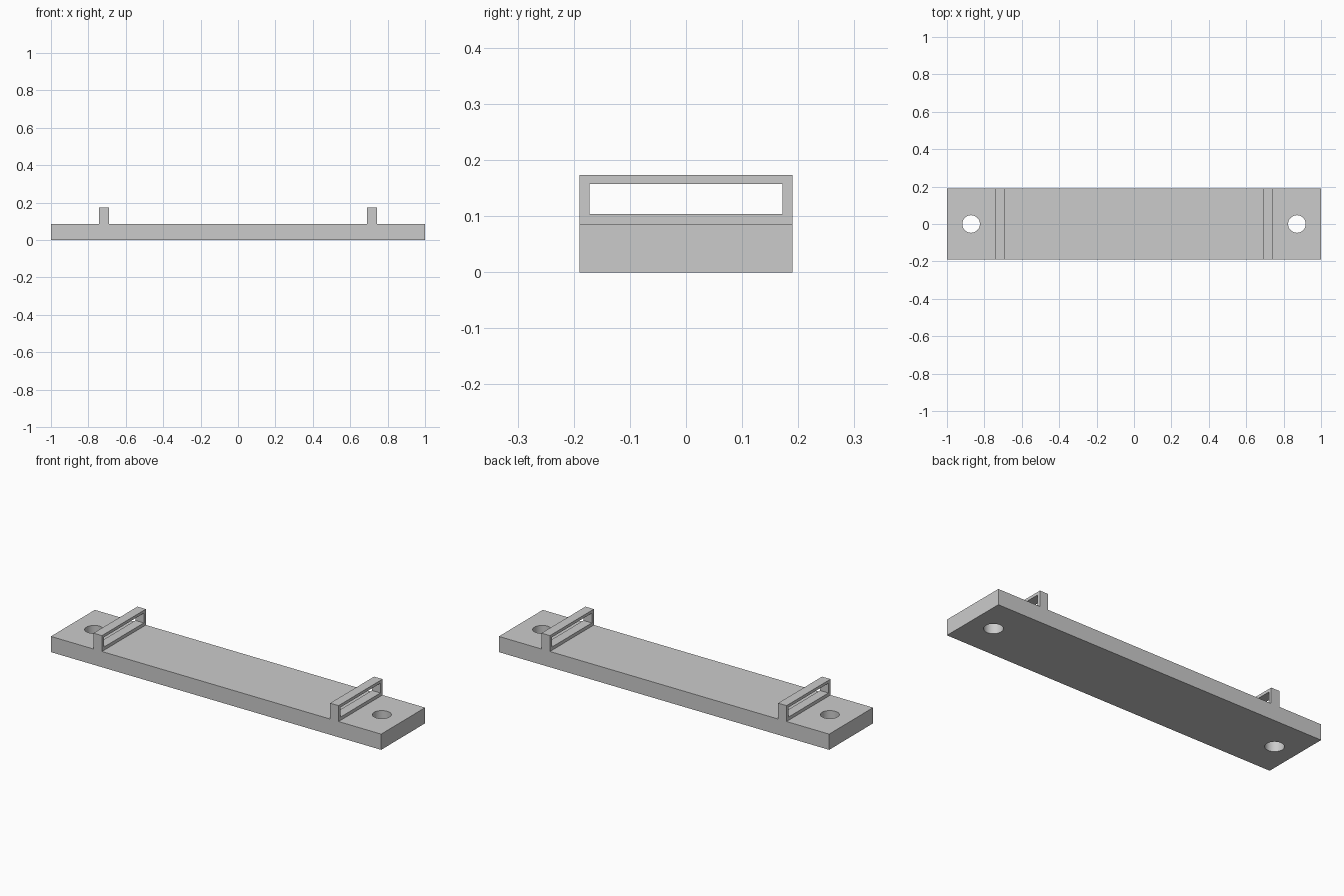
import bpy
import bmesh
from mathutils import Matrix

if "Cube" in bpy.data.objects:
    bpy.data.objects.remove(bpy.data.objects["Cube"])

HALF_DEPTH = 0.19
PLATE_TOP, LOOP_TOP = 0.086, 0.173
LOOP_IN, LOOP_OUT = 0.691, 0.742
HOLE_X, HOLE_R = 0.871, 0.047

grey = bpy.data.materials.new("plain grey")
grey.use_nodes = True
colour = (0.6, 0.6, 0.6, 1)
grey.diffuse_color = colour
grey.node_tree.nodes["Principled BSDF"].inputs["Base Color"].default_value = colour


def add_object(name, bm):
    bmesh.ops.recalc_face_normals(bm, faces=bm.faces)
    mesh = bpy.data.meshes.new(name)
    bm.to_mesh(mesh)
    bm.free()
    mesh.materials.append(grey)
    obj = bpy.data.objects.new(name, mesh)
    bpy.context.collection.objects.link(obj)
    return obj


# Plate and both strap loops: one front profile, pushed through the depth
half = [(1, 0), (1, PLATE_TOP), (LOOP_OUT, PLATE_TOP), (LOOP_OUT, LOOP_TOP),
        (LOOP_IN, LOOP_TOP), (LOOP_IN, PLATE_TOP)]
profile = half + [(-x, z) for x, z in reversed(half)]
bm = bmesh.new()
face = bm.faces.new([bm.verts.new((x, -HALF_DEPTH, z)) for x, z in profile])
pushed = bmesh.ops.extrude_face_region(bm, geom=[face])["geom"]
bmesh.ops.translate(bm, vec=(0, 2 * HALF_DEPTH, 0),
                    verts=[v for v in pushed if isinstance(v, bmesh.types.BMVert)])
plate = add_object("mounting_plate", bm)

# Cutters: a slot through each loop and a screw hole at each end
bm = bmesh.new()
for side in (-1, 1):
    slot = Matrix.Translation((side * (LOOP_IN + LOOP_OUT) / 2, 0, 0.1305))
    bmesh.ops.create_cube(bm, size=1, matrix=slot @ Matrix.Diagonal((0.1, 0.344, 0.053, 1)))
    bmesh.ops.create_cone(bm, cap_ends=True, segments=48, radius1=HOLE_R, radius2=HOLE_R,
                          depth=0.3, matrix=Matrix.Translation((side * HOLE_X, 0, 0.04)))
cutter = add_object("slot_and_hole_cutter", bm)
cutter.hide_render = True

# Apply the cuts, then drop the cutter
cut = plate.modifiers.new("cuts", "BOOLEAN")
cut.operation = "DIFFERENCE"
cut.solver = "EXACT"
cut.object = cutter
bpy.context.view_layer.objects.active = plate
plate.select_set(True)
bpy.ops.object.modifier_apply(modifier=cut.name)
bpy.data.objects.remove(cutter)

# Smooth hole walls, sharp edges elsewhere
bpy.ops.object.shade_smooth_by_angle(angle=0.5)
